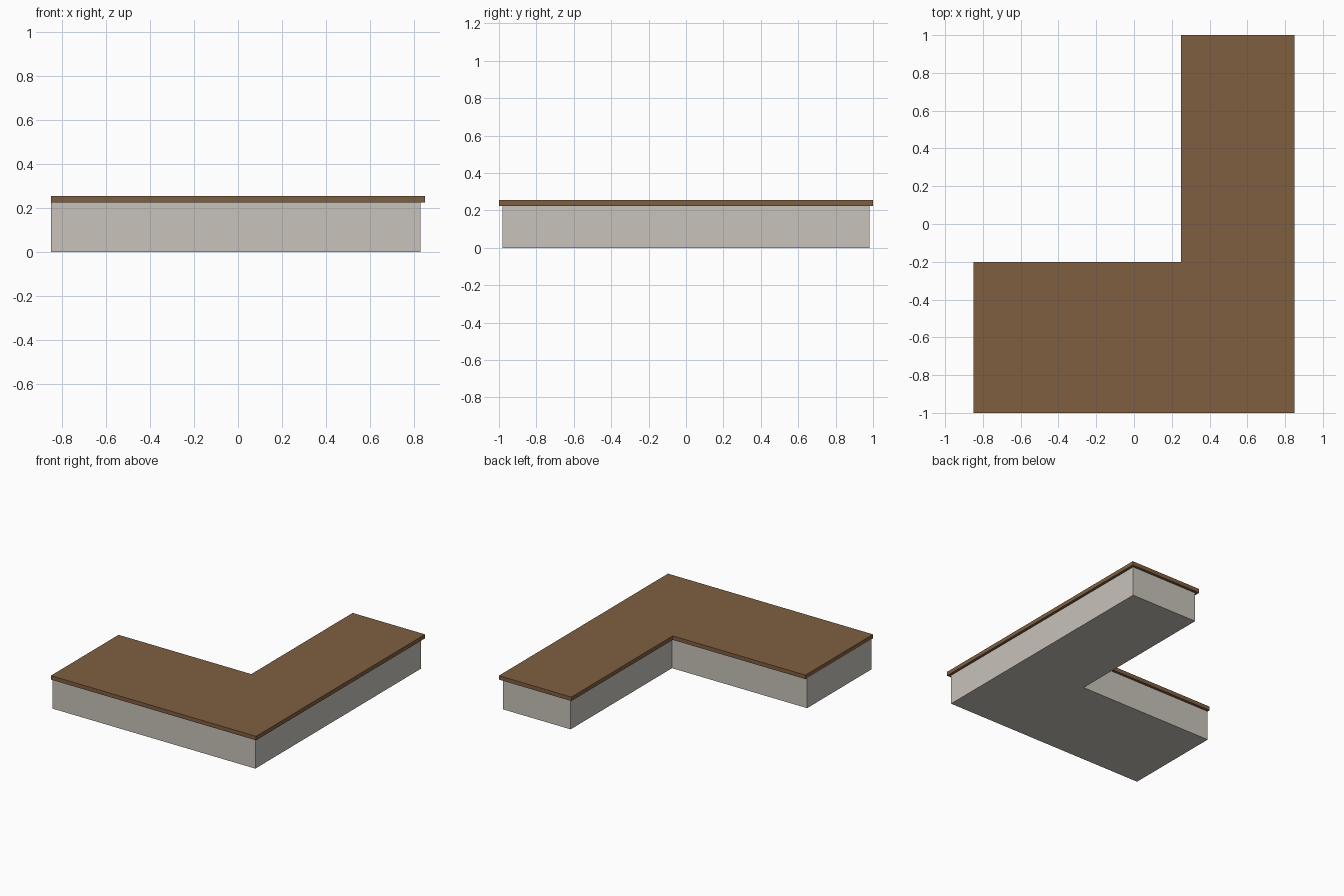
import bpy, bmesh

if "Cube" in bpy.data.objects:
    bpy.data.objects.remove(bpy.data.objects["Cube"])


def material(name, rgb):
    m = bpy.data.materials.new(name)
    m.diffuse_color = (*rgb, 1)
    m.use_nodes = True
    m.node_tree.nodes["Principled BSDF"].inputs["Base Color"].default_value = m.diffuse_color
    return m


def l_slab(name, inset, z0, z1, mat):
    """Extruded L outline, inset on every side except the flush left end."""
    i = inset
    outline = [(-0.85, -1 + i), (0.85 - i, -1 + i), (0.85 - i, 1 - i),
               (0.25 + i, 1 - i), (0.25 + i, -0.2 - i), (-0.85, -0.2 - i)]
    bm = bmesh.new()
    face = bm.faces.new([bm.verts.new((x, y, z0)) for x, y in outline])
    top = bmesh.ops.extrude_face_region(bm, geom=[face])["geom"]
    bmesh.ops.translate(bm, vec=(0, 0, z1 - z0),
                        verts=[v for v in top if isinstance(v, bmesh.types.BMVert)])
    bmesh.ops.recalc_face_normals(bm, faces=bm.faces)
    mesh = bpy.data.meshes.new(name)
    bm.to_mesh(mesh)
    bm.free()
    mesh.materials.append(mat)
    obj = bpy.data.objects.new(name, mesh)
    bpy.context.collection.objects.link(obj)


# Pale cabinet body and overhanging wooden top
l_slab("counter_base", 0.02, 0, 0.225, material("pale stone", (0.58, 0.545, 0.495)))
l_slab("counter_top", 0, 0.225, 0.255, material("brown wood", (0.214, 0.114, 0.053)))
